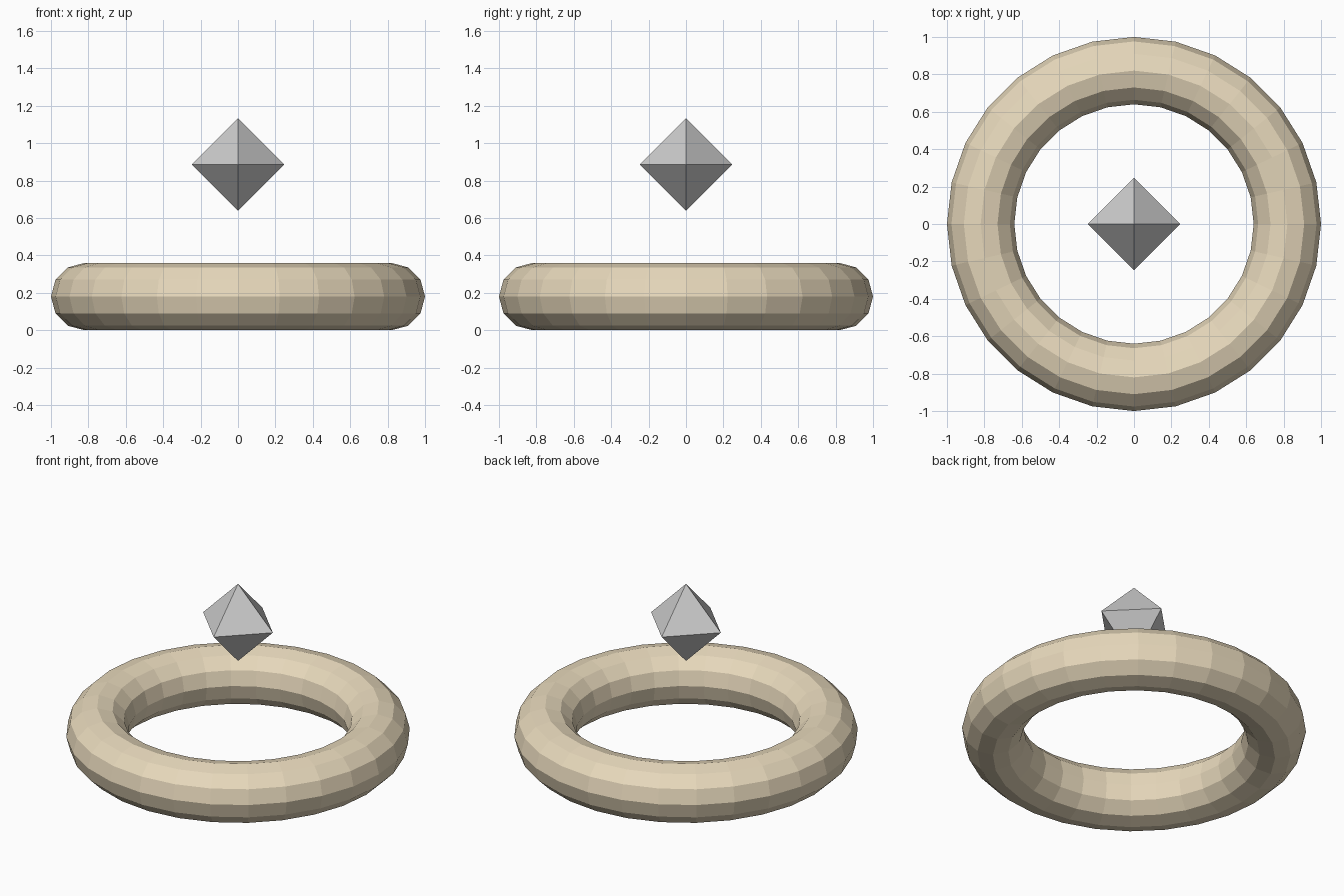
import bpy, bmesh
from math import cos, sin, tau

if "Cube" in bpy.data.objects:
    bpy.data.objects.remove(bpy.data.objects["Cube"])

MAJOR, MINOR = 0.82, 0.18
RING_STEPS, TUBE_STEPS = 28, 12


def add_object(name, bm):
    bmesh.ops.recalc_face_normals(bm, faces=bm.faces)
    mesh = bpy.data.meshes.new(name)
    bm.to_mesh(mesh)
    bm.free()
    obj = bpy.data.objects.new(name, mesh)
    bpy.context.collection.objects.link(obj)
    return obj


# Ring: faceted torus lying on the ground
bm = bmesh.new()
loops = []
for i in range(RING_STEPS):
    a = tau * i / RING_STEPS
    loop = []
    for j in range(TUBE_STEPS):
        b = tau * j / TUBE_STEPS
        r = MAJOR + MINOR * cos(b)
        loop.append(bm.verts.new((r * cos(a), r * sin(a), MINOR + MINOR * sin(b))))
    loops.append(loop)
for i in range(RING_STEPS):
    p, q = loops[i], loops[(i + 1) % RING_STEPS]
    for j in range(TUBE_STEPS):
        k = (j + 1) % TUBE_STEPS
        bm.faces.new((p[j], q[j], q[k], p[k]))
ring = add_object("ring", bm)

tan_paint = bpy.data.materials.new("tan_paint")
tan_paint.diffuse_color = (0.80, 0.69, 0.50, 1)
tan_paint.use_nodes = True
tan_paint.node_tree.nodes["Principled BSDF"].inputs["Base Color"].default_value = tan_paint.diffuse_color
ring.data.materials.append(tan_paint)

# Floating crystal: octahedron with its points on the axes
R = 0.247
bm = bmesh.new()
top, bottom = bm.verts.new((0, 0, R)), bm.verts.new((0, 0, -R))
girdle = [bm.verts.new((R * cos(tau * i / 4), R * sin(tau * i / 4), 0)) for i in range(4)]
for i in range(4):
    for tip in (top, bottom):
        bm.faces.new((girdle[i], girdle[(i + 1) % 4], tip))
crystal = add_object("crystal", bm)
crystal.location.z = 0.886
